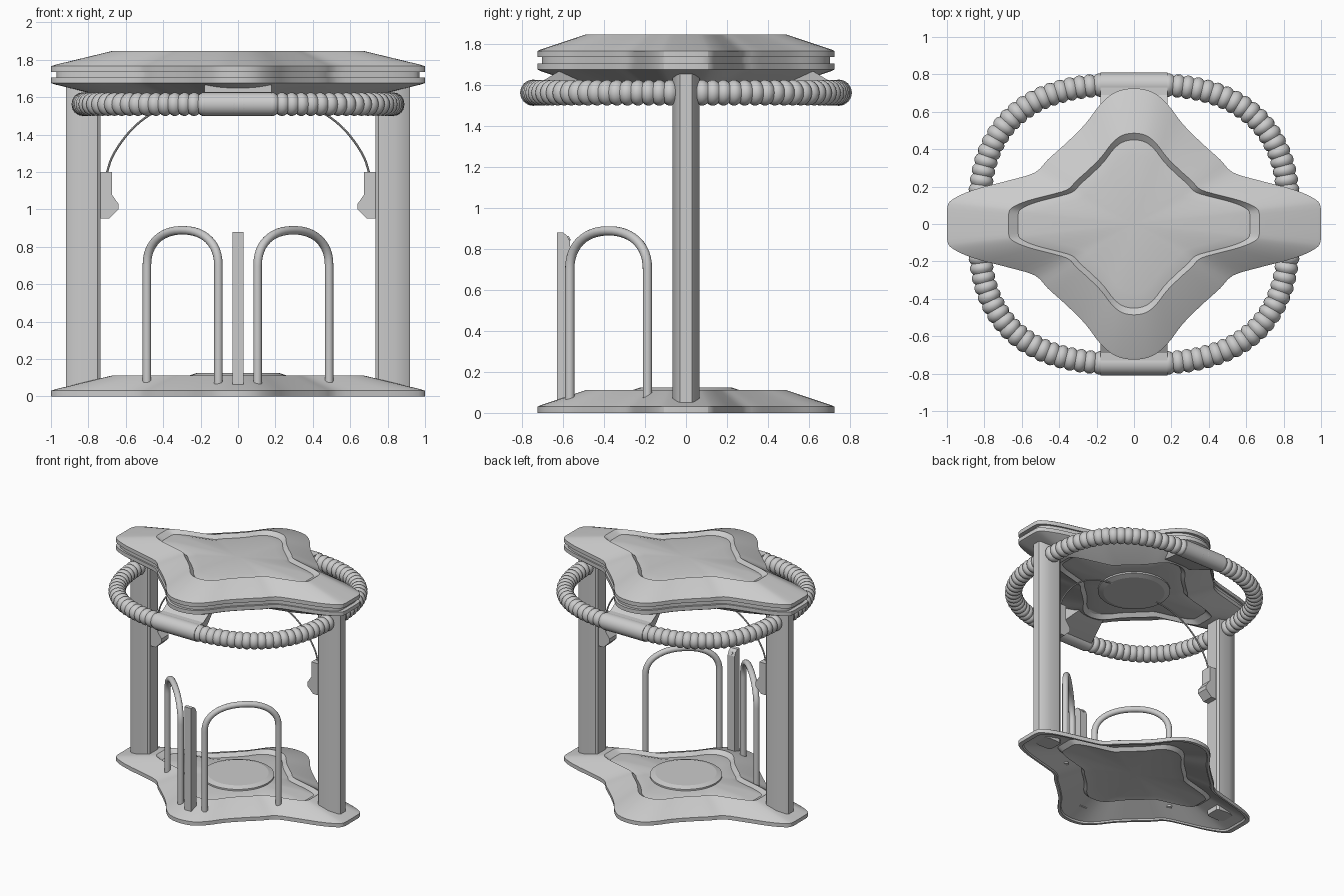
import bpy, bmesh, math
from mathutils import Vector

if "Cube" in bpy.data.objects:
    bpy.data.objects.remove(bpy.data.objects["Cube"])


def make(name, verts, faces, angle=35):
    me = bpy.data.meshes.new(name)
    me.from_pydata([tuple(v) for v in verts], [], faces)
    bm = bmesh.new()
    bm.from_mesh(me)
    bmesh.ops.recalc_face_normals(bm, faces=bm.faces)
    bm.to_mesh(me)
    bm.free()
    ob = bpy.data.objects.new(name, me)
    bpy.context.collection.objects.link(ob)
    bpy.ops.object.select_all(action='DESELECT')
    ob.select_set(True)
    bpy.context.view_layer.objects.active = ob
    bpy.ops.object.shade_smooth_by_angle(angle=math.radians(angle))
    return ob


def loft(name, rings, caps=True, closed=False, angle=35):
    """Skin a list of equal-length vertex loops; ends are closed with fans."""
    n, m = len(rings[0]), len(rings)
    verts = [Vector(v) for r in rings for v in r]
    faces = []
    for k in range(m if closed else m - 1):
        a, b = k * n, ((k + 1) % m) * n
        faces += [(a + i, a + (i + 1) % n, b + (i + 1) % n, b + i) for i in range(n)]
    if caps and not closed:
        for base in (0, (m - 1) * n):
            c = sum((verts[base + i] for i in range(n)), Vector()) / n
            verts.append(c)
            faces += [(base + i, base + (i + 1) % n, len(verts) - 1) for i in range(n)]
    return make(name, verts, faces, angle)


def prism(name, poly_a, poly_b):
    n = len(poly_a)
    faces = [tuple(range(n)), tuple(range(n, 2 * n))]
    faces += [(i, (i + 1) % n, n + (i + 1) % n, n + i) for i in range(n)]
    return make(name, list(poly_a) + list(poly_b), faces, 25)


def tube(name, path, radius, sides=12):
    rings = []
    pts = [Vector(p) for p in path]
    chord = pts[-1] - pts[0]
    side = chord.cross(pts[len(pts) // 2] - pts[0]).normalized()  # path plane normal
    for i, p in enumerate(pts):
        t = (pts[min(i + 1, len(pts) - 1)] - pts[max(i - 1, 0)]).normalized()
        u = side.cross(t)
        rings.append([p + radius * (math.cos(a) * side + math.sin(a) * u)
                      for a in (2 * math.pi * k / sides for k in range(sides))])
    return loft(name, rings)


def spline(pts, steps, closed=False):
    """Catmull-Rom through the points."""
    n, out = len(pts), []
    P = [Vector(p) for p in pts]
    for i in range(n if closed else n - 1):
        if closed:
            a, b, c, d = (P[(i + j) % n] for j in (-1, 0, 1, 2))
        else:
            a, b, c, d = (P[min(max(i + j, 0), n - 1)] for j in (-1, 0, 1, 2))
        for s in range(steps):
            t = s / steps
            out.append(0.5 * (2 * b + (c - a) * t + (2 * a - 5 * b + 4 * c - d) * t * t
                              + (3 * b - a - 3 * c + d) * t ** 3))
    return out if closed else out + [P[-1]]


# Four-pointed rounded star outline
quarter = [(1.0, .08), (.965, .135), (.85, .185), (.68, .23), (.53, .275), (.46, .345),
           (.36, .435), (.26, .535), (.18, .64), (.10, .705)]
outline = (quarter + [(0, .725)] + [(-x, y) for x, y in reversed(quarter)]
           + [(-x, -y) for x, y in quarter] + [(0, -.725)]
           + [(x, -y) for x, y in reversed(quarter)])
star = [(max(-1, min(1, p.x)), p.y) for p in spline([(x, y, 0) for x, y in outline], 3, True)]


def star_ring(scale, z):
    return [(x * scale, y * scale, z) for x, y in star]


# Hollow star plates: base, roof top, and upside-down roof underside
plate = [(.50, .075), (.62, .06), (.66, .085), (.955, .012), (.965, 0), (1, 0), (1, .03),
         (.98, .037), (.67, .112), (.62, .085), (.51, .1)]
for name, z0, sign in (("base_plate", 0, 1), ("roof_top_plate", 1.735, 1),
                       ("roof_bottom_plate", 1.705, -1)):
    loft(name, [star_ring(s, z0 + sign * h) for s, h in plate], angle=20)
loft("roof_gap_core", [star_ring(.97, 1.70), star_ring(.97, 1.74)])


# Round discs on the floor and the ceiling
def disc(name, profile):
    loft(name, [[(r * math.cos(a), r * math.sin(a), z) for a in
                 (2 * math.pi * k / 40 for k in range(40))] for r, z in profile], angle=15)


disc("floor_disc", [(.26, .09), (.26, .112), (.22, .125)])
disc("ceiling_disc", [(.26, 1.615), (.26, 1.593), (.22, 1.58)])

# Corrugated ring hose following a superellipse
RX, RY, RZ, E = .828, .747, 1.562, 2 / 2.7


def squircle(t):
    c, s = math.cos(t), math.sin(t)
    return Vector((math.copysign(RX * abs(c) ** E, c), math.copysign(RY * abs(s) ** E, s), RZ))


dense = [squircle(2 * math.pi * k / 6000) for k in range(6001)]
lengths = [0]
for p, q in zip(dense, dense[1:]):
    lengths.append(lengths[-1] + (q - p).length)
RIBS, PER = 100, 6
count, path, j = RIBS * PER, [], 0
for k in range(count):
    while lengths[j] < lengths[-1] * k / count:
        j += 1
    path.append(dense[j])
rings = []
for k, p in enumerate(path):
    t = (path[(k + 1) % count] - path[k - 1]).normalized()
    out = Vector((t.y, -t.x, 0))
    r = .051 + .012 * abs(math.sin(math.pi * k / PER)) ** .8
    rings.append([p + Vector((0, 0, r * math.sin(a))) + out * r * math.cos(a)
                  for a in (2 * math.pi * i / 16 for i in range(16))])
loft("ring_hose", rings, closed=True, angle=50)

# Smooth sleeves on the ring with brackets up to the roof
for tag, s in (("front", -1), ("back", 1)):
    loft(tag + "_ring_sleeve", [[(x, s * .745 + .064 * math.cos(a), RZ + .064 * math.sin(a))
                                 for a in (2 * math.pi * i / 28 for i in range(28))]
                                for x in (-.18, .18)])
    prof = [(.745, 1.624, .18), (.69, 1.625, .18), (.59, 1.685, .18), (.44, 1.62, .10),
            (.60, 1.56, .15), (.69, 1.53, .18)]
    prism(tag + "_bracket", [(-w, s * y, z) for y, z, w in prof],
          [(w, s * y, z) for y, z, w in prof])

# Mirrored parts on the left and the right
for tag, s in (("left", -1), ("right", 1)):
    # Post, narrower on its outer edge
    sec = [(.735, -.05), (.75, -.062), (.84, -.065), (.905, -.042), (.92, -.03),
           (.92, .03), (.905, .042), (.84, .065), (.75, .062), (.735, .05)]
    prism(tag + "_post", [(s * x, y, .03) for x, y in sec], [(s * x, y, 1.675) for x, y in sec])

    # Leaning hoop set diagonally
    a, b = Vector((s * .487, -.188, 0)), Vector((s * .105, -.567, 0))
    mid, half = (a + b) / 2, (a - b) / 2
    hoop = [a + Vector((0, 0, .055))]
    for k in range(25):
        t = math.pi * k / 24
        c, h = math.cos(t), math.sin(t)
        hoop.append(mid + half * math.copysign(abs(c) ** .9, c) + Vector((0, 0, .70 + .188 * h ** .9)))
    hoop.append(b + Vector((0, 0, .055)))
    tube(tag + "_hoop", hoop, .023, 14)

    # Handset hung inside the post, with its cable to the ceiling
    side = [(.74, 1.2), (.675, 1.2), (.675, 1.08), (.64, 1.03), (.64, 1.0), (.69, .95), (.74, .95)]
    prism(tag + "_handset", [(s * x, -.045, z) for x, z in side],
          [(s * x, .045, z) for x, z in side])
    cable = spline([(s * x, 0, z) for x, z in ((.702, 1.19), (.675, 1.275), (.62, 1.365),
                    (.545, 1.45), (.45, 1.517), (.33, 1.562), (.2, 1.585))], 4)
    tube(tag + "_cable", cable, .006, 8)

# Slim console post with a slanted top and a button
side = [(-.63, .05), (-.565, .05), (-.565, .835), (-.58, .865), (-.60, .88), (-.63, .88)]
prism("console_post", [(-.03, y, z) for y, z in side], [(.03, y, z) for y, z in side])
u, n = Vector((0, -.447, .894)), Vector((0, .894, .447))
c = Vector((0, -.5725, .85))
loft("console_button", [[c + n * d + .011 * (math.cos(a) * Vector((1, 0, 0)) + math.sin(a) * u)
                         for a in (2 * math.pi * k / 12 for k in range(12))] for d in (-.005, .006)])
